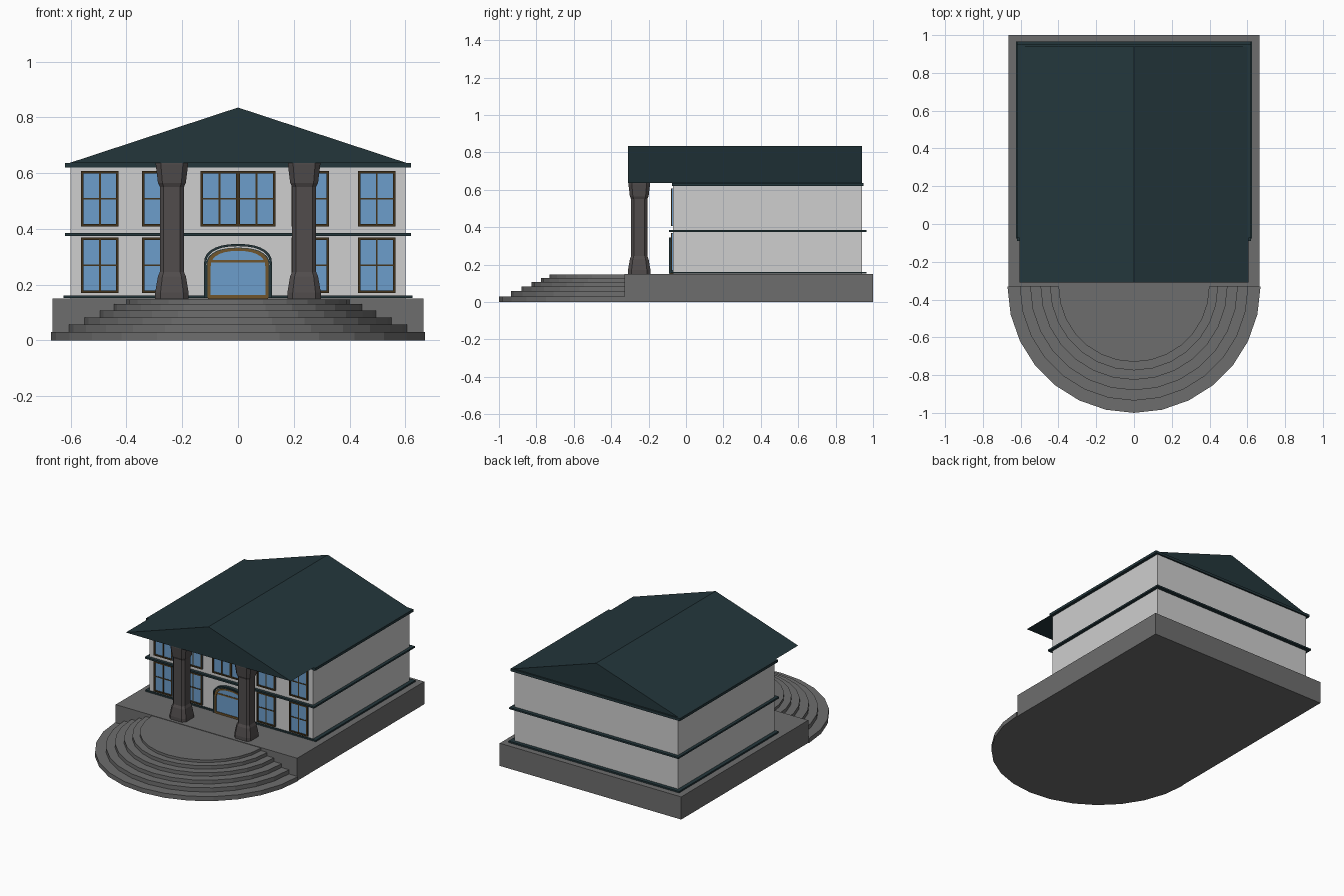
import bpy, bmesh, math

if "Cube" in bpy.data.objects:
    bpy.data.objects.remove(bpy.data.objects["Cube"])


def material(name, r, g, b):
    m = bpy.data.materials.new(name)
    m.diffuse_color = (r, g, b, 1)
    m.use_nodes = True
    m.node_tree.nodes["Principled BSDF"].inputs["Base Color"].default_value = m.diffuse_color
    return m


STONE = material("grey stone", 0.155, 0.155, 0.155)
WALL = material("pale wall", 0.62, 0.62, 0.62)
ROOF = material("dark teal", 0.017, 0.037, 0.044)
COLUMN = material("brown grey", 0.082, 0.073, 0.073)
GLASS = material("blue glass", 0.15, 0.34, 0.60)
FRAME = material("dark brown", 0.055, 0.034, 0.012)
DOOR = material("golden brown", 0.16, 0.09, 0.025)


def finish(name, bm, mat):
    bmesh.ops.recalc_face_normals(bm, faces=bm.faces)
    me = bpy.data.meshes.new(name)
    bm.to_mesh(me)
    bm.free()
    me.materials.append(mat)
    ob = bpy.data.objects.new(name, me)
    bpy.context.collection.objects.link(ob)
    return ob


def loft(name, rings, mat):
    """Join equal rings of points and cap both ends."""
    bm = bmesh.new()
    vs = [[bm.verts.new(p) for p in r] for r in rings]
    n = len(vs[0])
    for a, b in zip(vs, vs[1:]):
        for i in range(n):
            j = (i + 1) % n
            bm.faces.new((a[i], a[j], b[j], b[i]))
    bm.faces.new(vs[0])
    bm.faces.new(vs[-1])
    return finish(name, bm, mat)


def box(name, x0, x1, y0, y1, z0, z1, mat):
    base = [(x0, y0), (x1, y0), (x1, y1), (x0, y1)]
    return loft(name, [[(x, y, z) for x, y in base] for z in (z0, z1)], mat)


def extrude_y(name, pts, y0, y1, mat):
    return loft(name, [[(x, y, z) for x, z in pts] for y in (y0, y1)], mat)


# stone platform and half-round steps
box("platform", -0.665, 0.665, -0.33, 1.0, 0, 0.15, STONE)
radii = [0.67, 0.605, 0.55, 0.495, 0.445, 0.40]
tops = [0.03, 0.058, 0.083, 0.107, 0.13, 0.147]
low = 0
for r, top in zip(radii, tops):
    arc = [(r * math.cos(math.pi * i / 14), -0.33 - r * math.sin(math.pi * i / 14)) for i in range(15)]
    loft("step", [[(x, y, z) for x, y in arc] for z in (low, top)], STONE)
    low = top

# building body, trim bands and gable roof
box("walls", -0.60, 0.60, -0.07, 0.94, 0.15, 0.63, WALL)
box("base_band", -0.625, 0.625, -0.078, 0.965, 0.152, 0.162, ROOF)
box("middle_band", -0.62, 0.62, -0.09, 0.965, 0.375, 0.386, ROOF)
box("eave_band", -0.62, 0.62, -0.075, 0.95, 0.62, 0.637, ROOF)
extrude_y("roof", [(-0.605, 0.636), (0.605, 0.636), (0, 0.835)], -0.31, 0.94, ROOF)

# columns with flared base and capital
profile = [(0.15, 0.060), (0.172, 0.060), (0.23, 0.050), (0.246, 0.043), (0.55, 0.043),
           (0.565, 0.050), (0.63, 0.058), (0.647, 0.058)]
for cx in (-0.237, 0.237):
    rings = []
    for z, h in profile:
        c = h * 0.68
        shape = [(c, -h), (h, -c), (h, c), (c, h), (-c, h), (-h, c), (-h, -c), (-c, -h)]
        rings.append([(cx + x, -0.25 + y, z) for x, y in shape])
    loft("column", rings, COLUMN)


# framed windows with crossing bars
def window(x, z, w=0.135, h=0.20):
    t, a, b = 0.009, -0.08, -0.069
    x0, x1, z0, z1 = x - w / 2, x + w / 2, z - h / 2, z + h / 2
    box("window_glass", x0, x1, -0.074, b, z0, z1, GLASS)
    for xa, xb in ((x0, x0 + t), (x1 - t, x1)):
        box("window_frame_side", xa, xb, a, b, z0, z1, FRAME)
    for za, zb in ((z0, z0 + t), (z1 - t, z1)):
        box("window_frame_rail", x0 + t, x1 - t, a, b, za, zb, FRAME)
    box("window_upright", x - 0.003, x + 0.003, -0.078, b, z0 + t, z1 - t, FRAME)
    box("window_bar", x0 + t, x1 - t, -0.077, b, z - 0.003, z + 0.003, FRAME)


for wx in (-0.495, -0.276, 0.259, 0.497):
    window(wx, 0.508)
    window(wx, 0.27)
for wx in (-0.0665, 0.0665):
    window(wx, 0.508)


# arched door: stacked outlines and frame bands
def arch(half, spring, top, z0=0.153, n=14):
    pts = [(half, z0)]
    for i in range(n + 1):
        a = math.pi * i / n
        c, s = math.cos(a), math.sin(a)
        pts.append((half * math.copysign(abs(c) ** 0.85, c), spring + (top - spring) * s ** 0.85))
    return pts + [(-half, z0)]


def arch_band(name, outer, inner, y0, y1, mat):
    bm = bmesh.new()
    grid = [[bm.verts.new((x, y, z)) for x, z in pts]
            for pts, y in ((outer, y0), (inner, y0), (inner, y1), (outer, y1))]
    for k in range(4):
        a, b = grid[k], grid[(k + 1) % 4]
        for i in range(len(a) - 1):
            bm.faces.new((a[i], a[i + 1], b[i + 1], b[i]))
    for i in (0, -1):
        bm.faces.new([g[i] for g in grid])
    return finish(name, bm, mat)


extrude_y("door_surround", arch(0.116, 0.275, 0.338), -0.081, -0.069, WALL)
arch_band("door_outer_trim", arch(0.122, 0.275, 0.346), arch(0.114, 0.275, 0.338), -0.09, -0.069, ROOF)
arch_band("door_inner_trim", arch(0.114, 0.27, 0.333), arch(0.108, 0.27, 0.328), -0.086, -0.069, ROOF)
arch_band("door_frame", arch(0.110, 0.27, 0.331), arch(0.098, 0.265, 0.321), -0.088, -0.069, DOOR)
extrude_y("door_glass", arch(0.100, 0.265, 0.323), -0.083, -0.069, GLASS)
box("door_transom", -0.098, 0.098, -0.086, -0.08, 0.279, 0.288, DOOR)
box("door_sill", -0.108, 0.108, -0.088, -0.07, 0.151, 0.163, DOOR)
